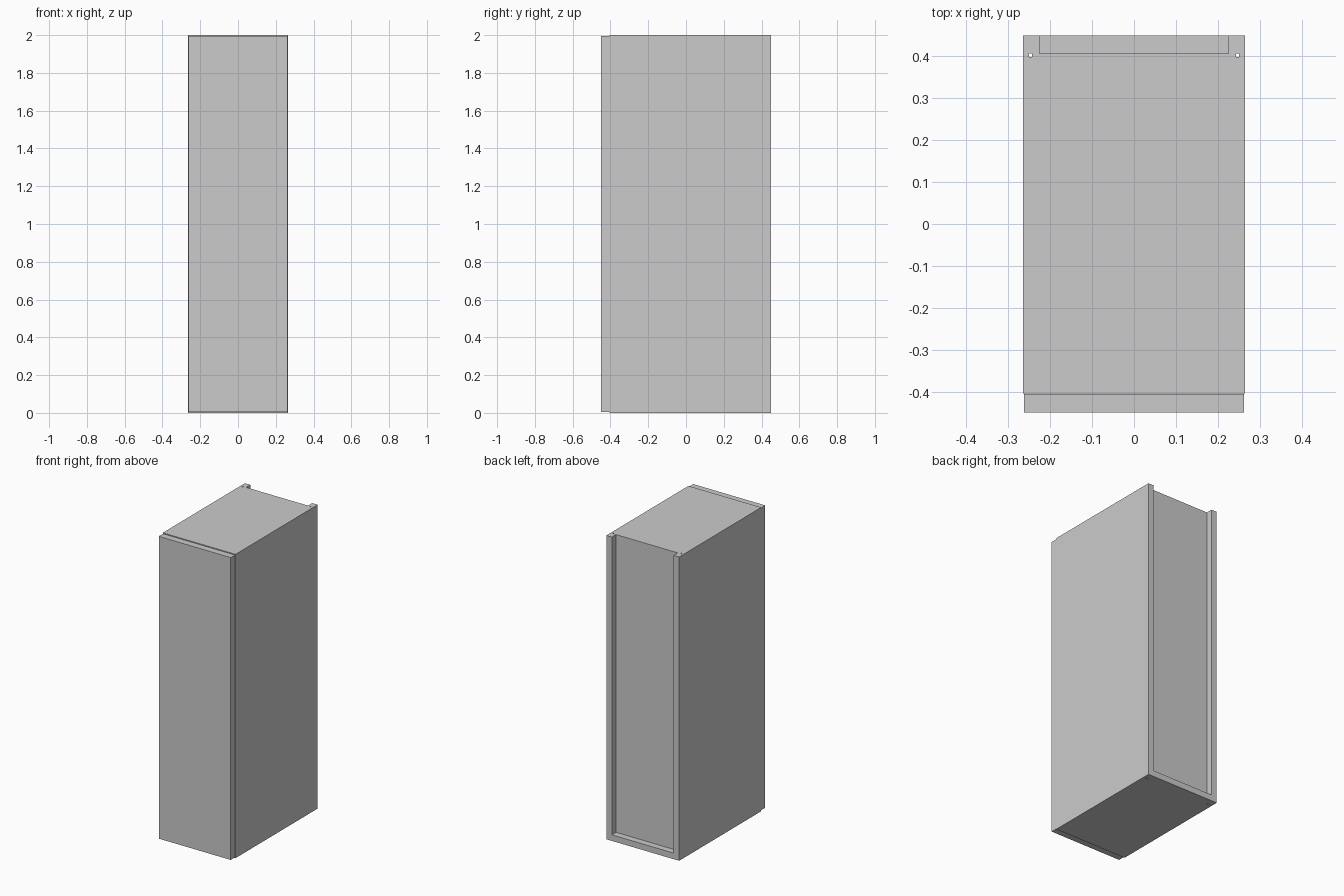
import bpy, bmesh

if "Cube" in bpy.data.objects:
    bpy.data.objects.remove(bpy.data.objects["Cube"])

W, FRONT, BACK, H, T = 0.265, -0.404, 0.45, 2.0, 0.04   # half width, carcass depth, height, board
G0, G1, GX = 0.398, 0.407, 0.25                         # groove for the back panel


def prism(name, profile, z0, z1):
    """Extrude an xy outline upward from z0 to z1."""
    bm = bmesh.new()
    face = bm.faces.new([bm.verts.new((x, y, z0)) for x, y in profile])
    ext = bmesh.ops.extrude_face_region(bm, geom=[face])
    top = [v for v in ext["geom"] if isinstance(v, bmesh.types.BMVert)]
    bmesh.ops.translate(bm, verts=top, vec=(0, 0, z1 - z0))
    bmesh.ops.recalc_face_normals(bm, faces=bm.faces)
    mesh = bpy.data.meshes.new(name)
    bm.to_mesh(mesh)
    bm.free()
    obj = bpy.data.objects.new(name, mesh)
    bpy.context.collection.objects.link(obj)
    return obj


def board(name, half_w, y0, y1, z0, z1):
    return prism(name, [(-half_w, y0), (half_w, y0), (half_w, y1), (-half_w, y1)], z0, z1)


# Side panels with a full-height groove on the inner face
inner = W - T
for name, s in (("side_panel_right", 1), ("side_panel_left", -1)):
    outline = [(W, FRONT), (W, BACK), (inner, BACK), (inner, G1),
               (GX, G1), (GX, G0), (inner, G0), (inner, FRONT)]
    prism(name, [(s * x, y) for x, y in outline], 0, H)

# Bottom reaches the rear edge, top stops at the back panel
board("bottom_panel", inner, FRONT, BACK, 0, T)
board("top_panel", inner, FRONT, G0, H - T, H)

# Thin back panel sitting in the grooves
board("back_panel", 0.243, G0, G1, T, H)

# Door, slightly smaller than the carcass
board("door", 0.262, -0.45, FRONT - 0.002, 0.005, H - 0.005)
